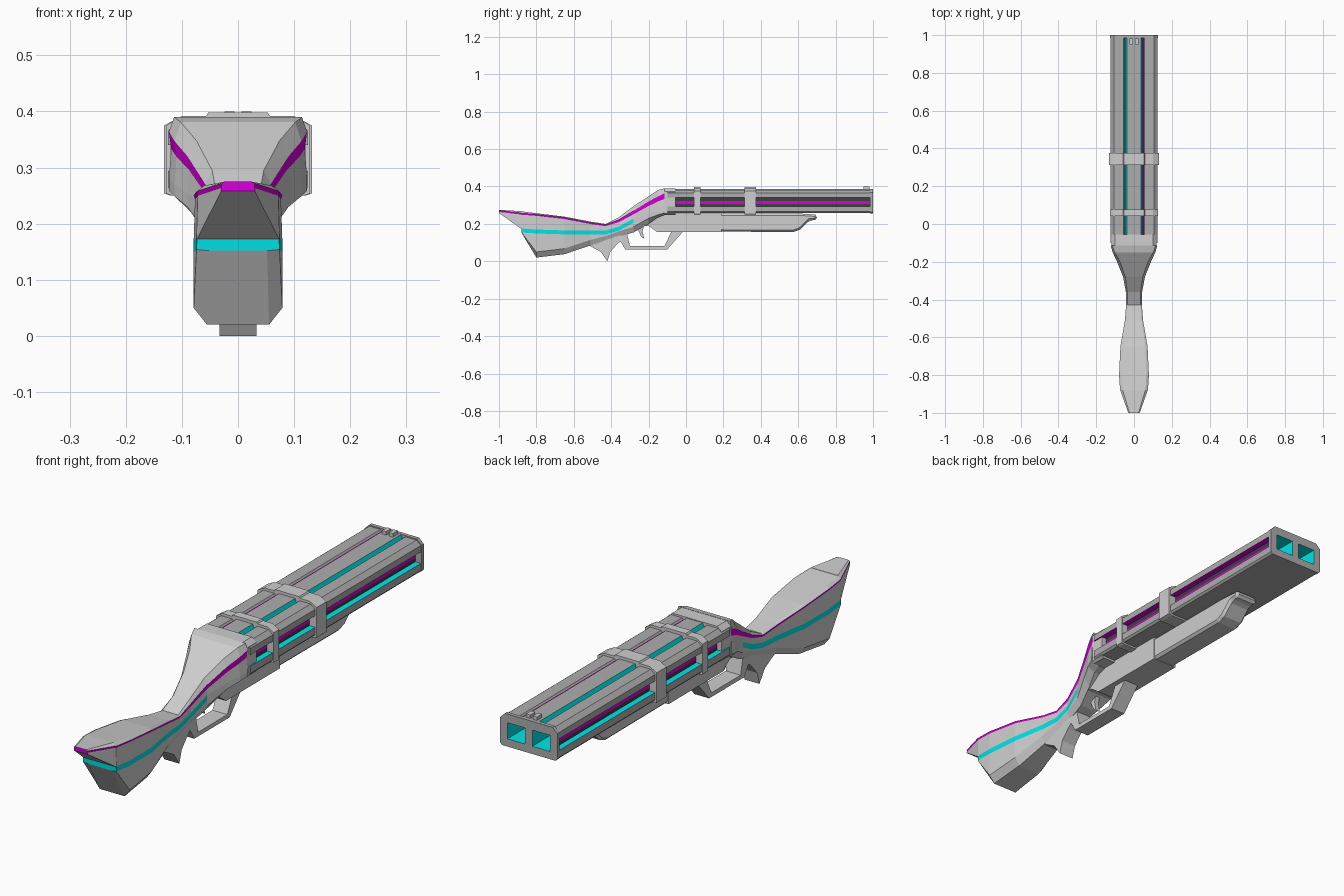
import bpy, bmesh

cube = bpy.data.objects.get("Cube")
if cube:
    bpy.data.objects.remove(cube, do_unlink=True)

LIGHT, GREY, DARK, CYAN, MAGENTA = range(5)
COLOURS = [("light_grey", (.62, .62, .62)), ("barrel_grey", (.42, .42, .42)),
           ("dark_grey", (.05, .05, .05)), ("cyan", (.0, .86, .88)),
           ("magenta", (.7, .0, .72))]
materials = []
for label, rgb in COLOURS:
    m = bpy.data.materials.new(label)
    m.use_nodes = True
    m.diffuse_color = (*rgb, 1)
    bsdf = m.node_tree.nodes["Principled BSDF"]
    bsdf.inputs["Base Color"].default_value = (*rgb, 1)
    bsdf.inputs["Roughness"].default_value = .7
    materials.append(m)


def loft(name, rings, colour, caps=(LIGHT, LIGHT)):
    """Join equal rings of points; colour(segment, strip) picks the material."""
    bm = bmesh.new()
    loops = [[bm.verts.new(p) for p in ring] for ring in rings]
    n = len(rings[0])
    for s in range(len(loops) - 1):
        a, b = loops[s], loops[s + 1]
        for j in range(n):
            k = (j + 1) % n
            f = bm.faces.new((a[j], a[k], b[k], b[j]))
            f.material_index = colour(s, j)
    for loop, cap in zip((loops[0], loops[-1]), caps):
        bm.faces.new(loop).material_index = cap
    bmesh.ops.recalc_face_normals(bm, faces=bm.faces)
    mesh = bpy.data.meshes.new(name)
    bm.to_mesh(mesh)
    bm.free()
    for m in materials:
        mesh.materials.append(m)
    ob = bpy.data.objects.new(name, mesh)
    bpy.context.collection.objects.link(ob)
    return ob


def side_plate(name, pts, half):
    """Side outline (y, z) extruded across the width."""
    return loft(name, [[(x, y, z) for y, z in pts] for x in (-half, half)],
                lambda s, j: LIGHT)


def mirrored(half):
    return half + [(-x, z) for x, z in reversed(half)]


def along(name, half, y0, y1, mat=LIGHT, rule=None):
    """Mirrored half section (x, z) extruded along the length."""
    pts = mirrored(half)
    return loft(name, [[(x, y, z) for x, z in pts] for y in (y0, y1)],
                rule or (lambda s, j: mat), (mat, mat))


def box(name, x, y, z, mat=LIGHT):
    pts = [(x[0], z[0]), (x[1], z[0]), (x[1], z[1]), (x[0], z[1])]
    return loft(name, [[(a, t, c) for a, c in pts] for t in y],
                lambda s, j: mat, (mat, mat))


# Stock: y, half width, top half width, top, magenta edge, cyan line, bottom
STATIONS = [
    (-1, .03, .024, .275, .272, .262, .258),
    (-.88, .073, .06, .268, .258, .175, .173),
    (-.879, .074, .061, .267, .257, .175, .152),
    (-.8, .079, .066, .257, .251, .17, .02),
    (-.65, .072, .06, .239, .234, .165, .038),
    (-.51, .048, .04, .212, .207, .165, .085),
    (-.43, .042, .035, .2, .196, .165, .105),
    (-.36, .043, .035, .235, .222, .185, .13),
    (-.28, .058, .046, .295, .27, .228, .155),
    (-.2, .09, .074, .348, .32, .255, .2),
    (-.15, .113, .102, .381, .347, .27, .235),
    (-.115, .123, .114, .39, .364, .28, .247)]


def stock_ring(y, w, wt, top, mag, cy, bottom):
    stripe = .008 + .07 * max(0, y + .43)
    half = [(wt, top)]
    levels = (mag, mag - stripe, cy, cy - .021, bottom + .03, bottom)
    for z, f in zip(levels, (1, .97, 1, 1, 1, .7)):
        half.append((w * f, max(bottom, min(z, half[-1][1]))))
    return [(x, y, z) for x, z in mirrored(half)]


def stock_colour(s, j):
    level = min(j, 12 - j)
    if level == 1:
        return MAGENTA
    if s == 1 and level >= 3:
        return CYAN
    if 2 <= s <= 7 and level == 3:
        return CYAN
    return LIGHT


loft("stock", [stock_ring(*s) for s in STATIONS], stock_colour, (MAGENTA, LIGHT))

# Twin barrel with lit grooves on top and sides
BARREL = [(.036, .386), (.045, .362), (.049, .362), (.051, .376), (.056, .382),
          (.105, .382), (.125, .366), (.125, .34), (.1, .34), (.1, .323),
          (.1, .307), (.1, .294), (.125, .294), (.125, .265), (.118, .257)]
LAST = 2 * len(BARREL) - 2
GROOVES = {0: CYAN, 2: MAGENTA, 7: MAGENTA, 8: DARK, 9: MAGENTA, 10: DARK, 11: CYAN}


def barrel_colour(s, j):
    k = min(j, LAST - j)
    if k == 1:
        return MAGENTA if j == k else CYAN
    return GROOVES.get(k, GREY)


barrel = along("barrel", BARREL, -.1, .986, GREY, barrel_colour)
cap = along("muzzle_cap", [(.106, .387), (.127, .367), (.127, .264), (.119, .256)],
            .985, 1, GREY)

# Bores cut into the muzzle
for a, b in ((.016, .095), (-.095, -.016)):
    cutter = box("bore_cutter", (a, b), (.85, 1.1), (.287, .352), CYAN)
    cutter.hide_render = True
    for ob in (barrel, cap):
        mod = ob.modifiers.new("bore", "BOOLEAN")
        mod.operation, mod.solver, mod.object = "DIFFERENCE", "EXACT", cutter
        bpy.context.view_layer.objects.active = ob
        bpy.ops.object.modifier_apply(modifier=mod.name)
    bpy.data.objects.remove(cutter, do_unlink=True)

# Clamps around the barrel
along("breech_block", [(.1, .389), (.12, .372), (.12, .256), (.11, .248)], -.116, -.055)
for name, w, y0, y1 in (("rear_clamp", .128, .043, .078),
                        ("front_clamp", .132, .312, .375)):
    along(name, [(.053, .398), (.057, .392), (.1, .392), (w, .375),
                 (w, .254), (w - .012, .25)], y0, y1)

# Front sight
for side, x in (("left", .015), ("right", -.015)):
    box(side + "_sight", (x - .009, x + .009), (.95, .982), (.38, .4))

# Lower body, fore-end, guard, trigger and grip spur
side_plate("receiver", [(-.28, .19), (-.2, .255), (.19, .255), (.19, .157),
                        (-.155, .157), (-.2, .19)], .055)
fore_end = side_plate("fore_end", [
    (.15, .256), (.15, .159), (.575, .157), (.61, .17), (.66, .218),
    (.7, .222), (.7, .245), (.69, .25), (.6, .256)], .052)
edge = fore_end.modifiers.new("bevel", "BEVEL")
edge.width, edge.segments = .01, 1
side_plate("trigger_guard", [(-.37, .14), (-.325, .064), (-.1, .064), (-.01, .165),
                             (-.075, .165), (-.115, .081), (-.3, .081), (-.315, .15)], .033)
side_plate("trigger", [(-.255, .21), (-.22, .21), (-.232, .16), (-.224, .12),
                       (-.24, .132), (-.255, .165)], .01)
side_plate("grip_spur", [(-.54, .1), (-.51, .08), (-.455, .05), (-.42, 0), (-.405, .05),
                         (-.37, .09), (-.32, .135), (-.3, .17), (-.4, .14)], .033)
